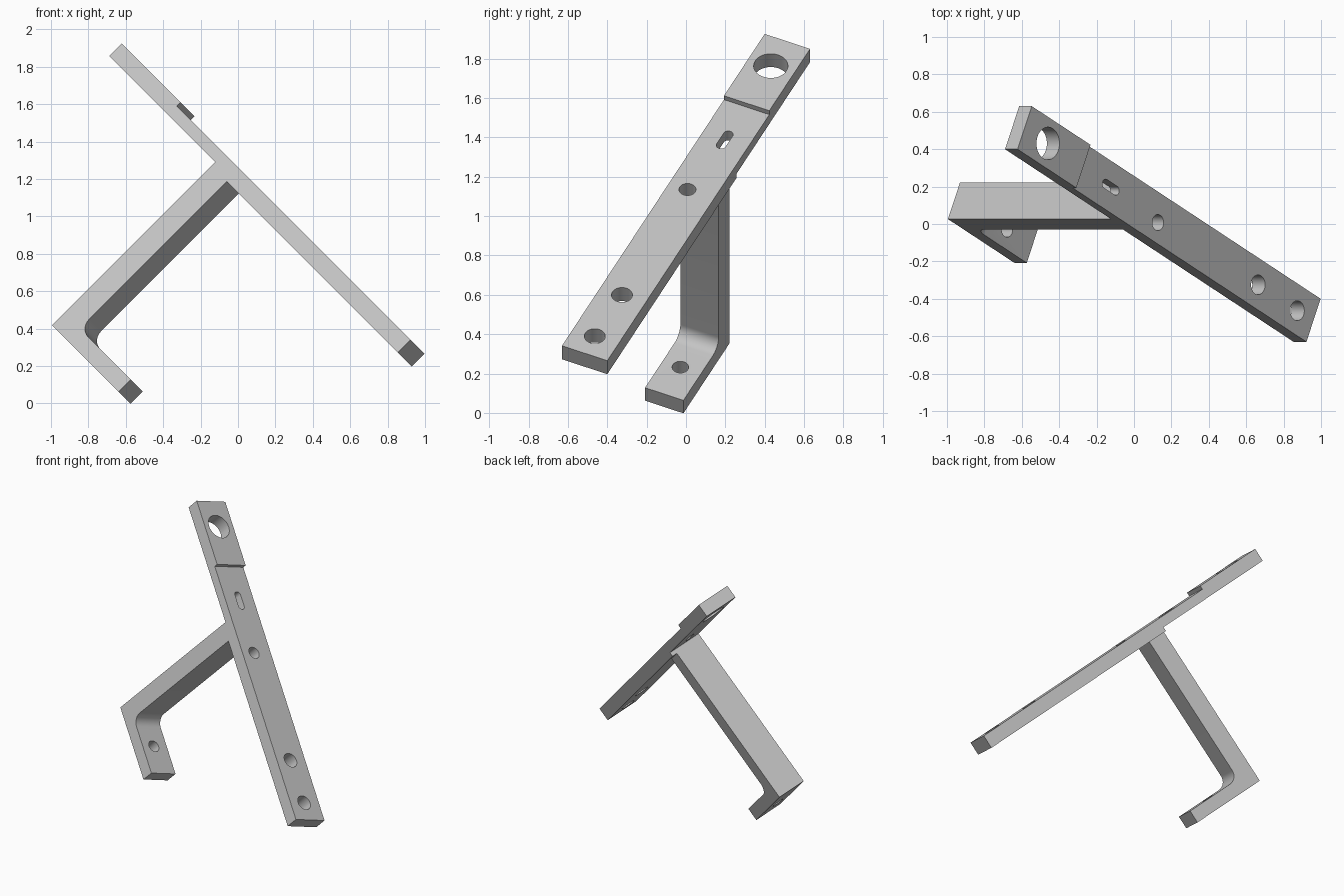
import bpy, bmesh, math
from mathutils import Matrix, Vector

cube = bpy.data.objects.get("Cube")
if cube:
    bpy.data.objects.remove(cube, do_unlink=True)

# Tilted frame: x runs along the bar, y is its face normal, z goes across it
along = Vector((-0.641, 0.422, 0.641)).normalized()
normal = Vector((1, 0, 1)).normalized()
across = along.cross(normal)
FRAME = Matrix.Translation((0.922, -0.63, 0.341)) @ Matrix((along, normal, across)).transposed().to_4x4()

grey = bpy.data.materials.new("plain grey")
grey.use_nodes = True
GREY = (0.55, 0.55, 0.55, 1)
grey.diffuse_color = GREY
grey.node_tree.nodes["Principled BSDF"].inputs["Base Color"].default_value = GREY


def prism(name, base, offset):
    """Extrude a closed outline of 3D points by an offset."""
    bm = bmesh.new()
    face = bm.faces.new([bm.verts.new(p) for p in base])
    ext = bmesh.ops.extrude_face_region(bm, geom=[face])
    verts = [e for e in ext["geom"] if isinstance(e, bmesh.types.BMVert)]
    bmesh.ops.translate(bm, verts=verts, vec=offset)
    bmesh.ops.recalc_face_normals(bm, faces=bm.faces)
    mesh = bpy.data.meshes.new(name)
    bm.to_mesh(mesh)
    bm.free()
    mesh.materials.append(grey)
    obj = bpy.data.objects.new(name, mesh)
    bpy.context.collection.objects.link(obj)
    obj.matrix_world = FRAME
    return obj


def arc(cx, cy, r, start, end, steps):
    angles = [math.radians(start + (end - start) * i / steps) for i in range(steps + 1)]
    return [(cx + r * math.cos(a), cy + r * math.sin(a)) for a in angles]


def activate(obj):
    bpy.ops.object.select_all(action="DESELECT")
    obj.select_set(True)
    bpy.context.view_layer.objects.active = obj


def drill(obj, s, v, r, depth, slot=0.0):
    """Cut a round hole, or a slot along the bar, through the part."""
    outline = arc(s + slot / 2, v, r, -89, 89, 20) + arc(s - slot / 2, v, r, 91, 269, 20)
    cutter = prism("cutter", [(x, depth - 0.2, z) for x, z in outline], (0, 0.4, 0))
    cutter.hide_render = True
    activate(obj)
    mod = obj.modifiers.new("hole", "BOOLEAN")
    mod.operation, mod.solver, mod.object = "DIFFERENCE", "EXACT", cutter
    bpy.ops.object.modifier_apply(modifier=mod.name)
    bpy.data.objects.remove(cutter, do_unlink=True)


# Long bar: thinner between the leg and the raised head
LEG_TOP, HEAD, END = 1.555, 1.95, 2.44
UNDER, THIN = -0.097, -0.067
bar_side = [(0, 0), (HEAD, 0), (HEAD, 0.028), (END, 0.028), (END, THIN),
            (LEG_TOP, THIN), (LEG_TOP, UNDER), (0, UNDER)]
bar = prism("long_bar", [(x, y, 0) for x, y in bar_side], (0, 0, 0.254))

# Leg and foot in one L shape with a rounded inner corner
LEG_LOW, SOLE, FOOT_TOP, TIP, R = 1.425, -1.301, -1.208, 1.0, 0.07
leg_side = [(LEG_TOP, UNDER), (LEG_TOP, SOLE), (TIP, SOLE), (TIP, FOOT_TOP)]
leg_side += arc(LEG_LOW - R, FOOT_TOP + R, R, -90, 0, 10) + [(LEG_LOW, UNDER)]
leg = prism("leg_and_foot", [(x, y, 0) for x, y in leg_side], (0, 0, 0.215))

# Screw holes, slot and large head hole
for s, v, r, slot in [(0.133, 0.122, 0.053, 0), (0.46, 0.122, 0.053, 0),
                      (1.287, 0.104, 0.043, 0), (1.69, 0.125, 0.025, 0.085),
                      (2.245, 0.125, 0.087, 0)]:
    drill(bar, s, v, r, -0.04, slot)
drill(leg, 1.21, 0.1, 0.042, -1.25)

for obj in (bar, leg):
    activate(obj)
    bpy.ops.object.shade_smooth_by_angle(angle=math.radians(30))
